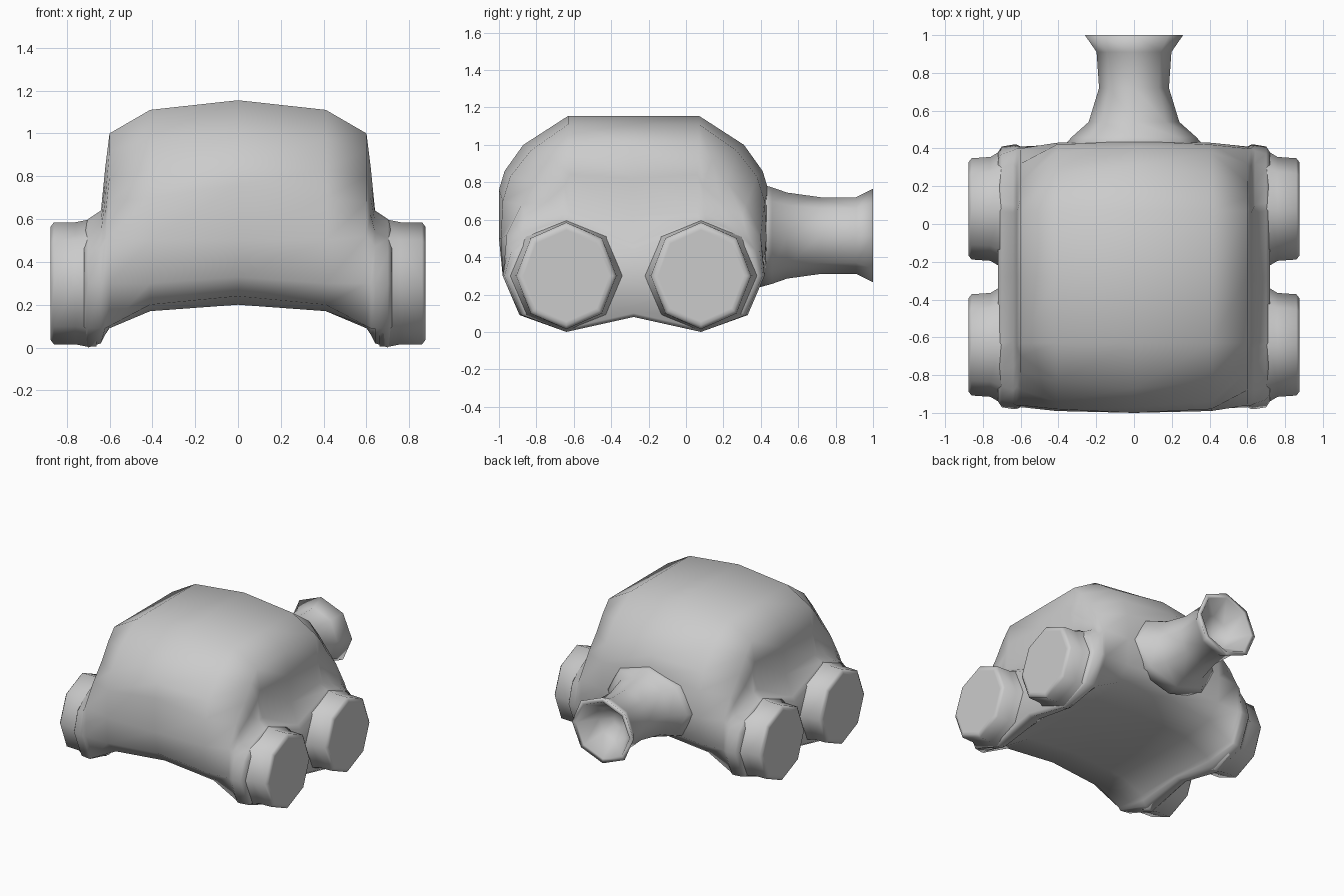
import bpy, bmesh
from math import sin, cos, pi

old = bpy.data.objects.get("Cube")
if old:
    bpy.data.objects.remove(old, do_unlink=True)

GREY = (0.6, 0.6, 0.6, 1)
grey = bpy.data.materials.new("plain grey")
grey.use_nodes = True
grey.diffuse_color = GREY
grey.node_tree.nodes["Principled BSDF"].inputs["Base Color"].default_value = GREY


def loft(name, rings):
    """Skin a row of equal closed rings and cap both ends."""
    bm = bmesh.new()
    rows = [[bm.verts.new(p) for p in ring] for ring in rings]
    n = len(rows[0])
    for a, b in zip(rows, rows[1:]):
        for i in range(n):
            j = (i + 1) % n
            bm.faces.new((a[i], a[j], b[j], b[i]))
    bm.faces.new(rows[0])
    bm.faces.new(rows[-1])
    bmesh.ops.recalc_face_normals(bm, faces=bm.faces)
    for f in bm.faces:
        f.smooth = True
    mesh = bpy.data.meshes.new(name)
    bm.to_mesh(mesh)
    bm.free()
    mesh.materials.append(grey)
    obj = bpy.data.objects.new(name, mesh)
    bpy.context.collection.objects.link(obj)
    return obj


def octagon(ru, rv):
    return [(ru * cos(k * pi / 4), rv * sin(k * pi / 4)) for k in range(8)]


# Body: half sections (distance from mid length, height), top to bottom
MID = -0.28
sections = [
    (0, [(0, 1.155), (.35, 1.155), (.59, 1.0), (.69, .86), (.72, .76), (.72, .5), (.69, .33), (.6, .24), (.35, .2), (0, .2)]),
    (.41, [(0, 1.11), (.35, 1.11), (.55, .97), (.66, .83), (.7, .7), (.71, .5), (.7, .3), (.6, .2), (.35, .17), (0, .17)]),
    (.6, [(0, 1.0), (.35, 1.0), (.42, .92), (.5, .8), (.6, .68), (.68, .52), (.69, .3), (.6, .1), (.35, .09), (0, .1)]),
    (.62, [(0, .82), (.34, .84), (.37, .78), (.46, .7), (.58, .62), (.68, .5), (.7, .3), (.61, .09), (.36, .06), (0, .09)]),
    (.64, [(0, .62), (.34, .64), (.38, .63), (.48, .59), (.6, .54), (.67, .47), (.7, .3), (.61, .09), (.36, .02), (0, .08)]),
    (.7, [(0, .47), (.35, .6), (.39, .59), (.49, .56), (.58, .51), (.65, .44), (.69, .3), (.6, .09), (.36, 0), (0, .08)]),
    (.72, [(0, .44), (.35, .58), (.38, .57), (.47, .54), (.56, .49), (.62, .43), (.66, .3), (.58, .1), (.36, .02), (0, .1)]),
]


def body_ring(x, half):
    back = [(x, MID + d, z) for d, z in half]
    front = [(x, MID - d, z) for d, z in half[-2:0:-1]]
    return back + front


loft("body", [body_ring(-x, h) for x, h in sections[:0:-1]]
     + [body_ring(x, h) for x, h in sections])

# Four stubby wheels, each flaring into the body
wheel_steps = [(.66, .32, .295), (.71, .305, .295), (.76, .275, .285),
               (.86, .268, .285), (.875, .248, .265), (.875, .23, .245)]
for side, sx in (("left", 1), ("right", -1)):
    for end, y in (("front", MID - .36), ("back", MID + .36)):
        loft(f"{end}_{side}_wheel",
             [[(sx * x, y + u, .3 + v) for u, v in octagon(ry, rz)]
              for x, ry, rz in wheel_steps])

# Rear spout with a hollow funnel mouth
spout_steps = [(.38, .4, .28), (.46, .33, .258), (.54, .24, .23), (.72, .185, .205),
               (.91, .198, .205), (1.0, .26, .25), (1.0, .225, .215),
               (.86, .13, .13), (.8, .05, .05)]
loft("spout", [[(u, y, .515 + v) for u, v in octagon(rx, rz)]
               for y, rx, rz in spout_steps])
